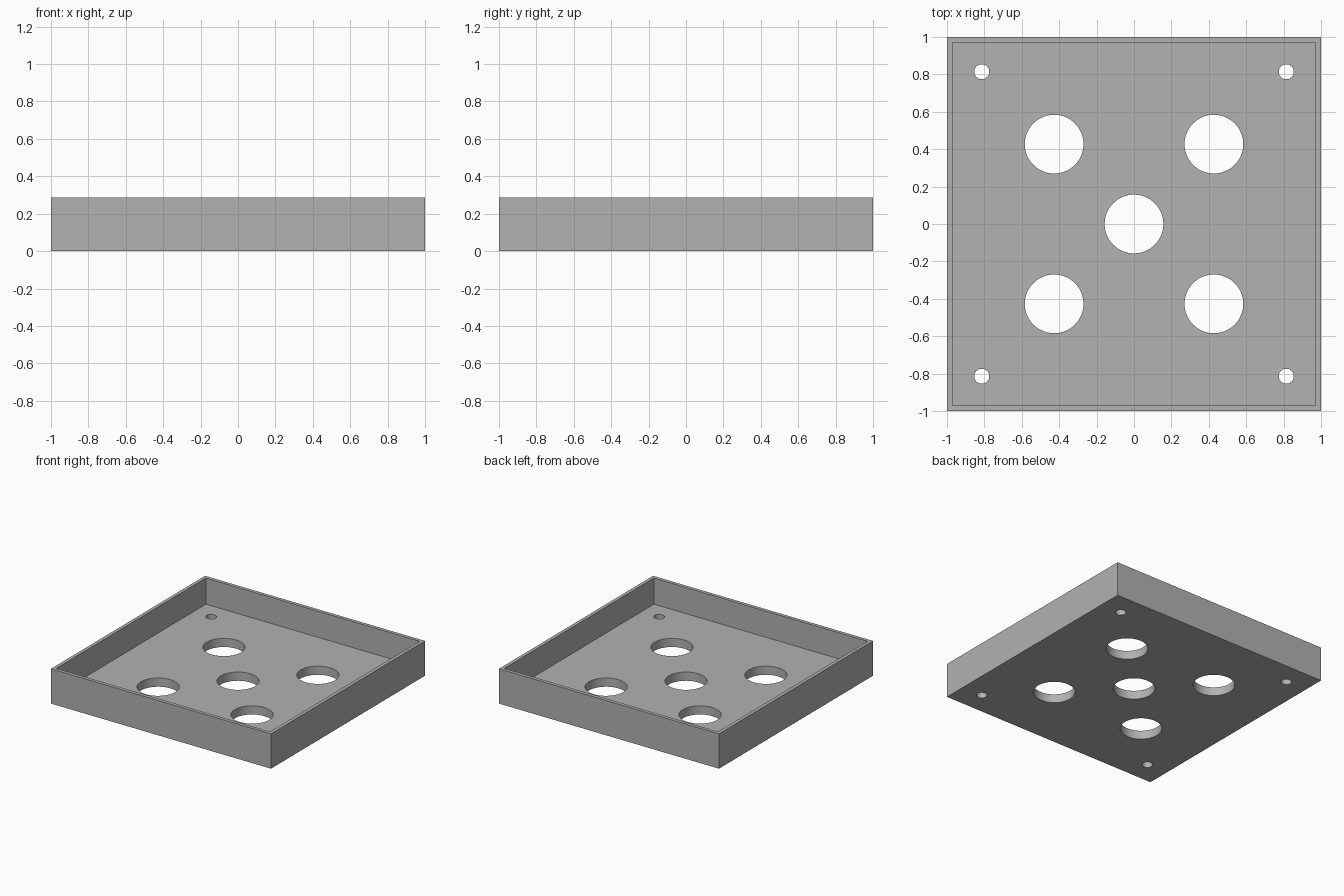
import bpy
import math

SIDE, HEIGHT, WALL, FLOOR = 2.0, 0.286, 0.0286, 0.0714

if "Cube" in bpy.data.objects:
    bpy.data.objects.remove(bpy.data.objects["Cube"], do_unlink=True)

grey = bpy.data.materials.new("plain grey")
grey.use_nodes = True
colour = (0.445, 0.445, 0.445, 1)
grey.diffuse_color = colour
grey.node_tree.nodes["Principled BSDF"].inputs["Base Color"].default_value = colour


def box(name, side, bottom, top):
    bpy.ops.mesh.primitive_cube_add(size=1, location=(0, 0, (bottom + top) / 2))
    obj = bpy.context.object
    obj.name = name
    obj.scale = (side, side, top - bottom)
    bpy.ops.object.transform_apply(location=True, rotation=False, scale=True)
    return obj


def cut(target, cutter):
    cutter.hide_render = True
    mod = target.modifiers.new("cut", "BOOLEAN")
    mod.operation = "DIFFERENCE"
    mod.solver = "EXACT"
    mod.object = cutter
    bpy.context.view_layer.objects.active = target
    bpy.ops.object.modifier_apply(modifier=mod.name)
    bpy.data.objects.remove(cutter, do_unlink=True)


def drill(target, x, y, radius, sides):
    bpy.ops.mesh.primitive_cylinder_add(
        vertices=sides, radius=radius, depth=4 * FLOOR, location=(x, y, FLOOR / 2))
    cut(target, bpy.context.object)


# Open tray with thin walls and a thicker floor
tray = box("tray", SIDE, 0, HEIGHT)
cut(tray, box("cavity", SIDE - 2 * WALL, FLOOR, HEIGHT + 1))

# Large centre hole, then a large hole and a screw hole toward each corner
drill(tray, 0, 0, 0.157, 64)
for sx in (-1, 1):
    for sy in (-1, 1):
        drill(tray, sx * 0.427, sy * 0.427, 0.157, 64)
        drill(tray, sx * 0.814, sy * 0.814, 0.04, 32)

tray.data.materials.clear()
tray.data.materials.append(grey)
for face in tray.data.polygons:
    face.material_index = 0

# Smooth hole walls with sharp rims
bpy.ops.object.select_all(action="DESELECT")
tray.select_set(True)
bpy.context.view_layer.objects.active = tray
bpy.ops.object.shade_smooth_by_angle(angle=math.radians(30))
